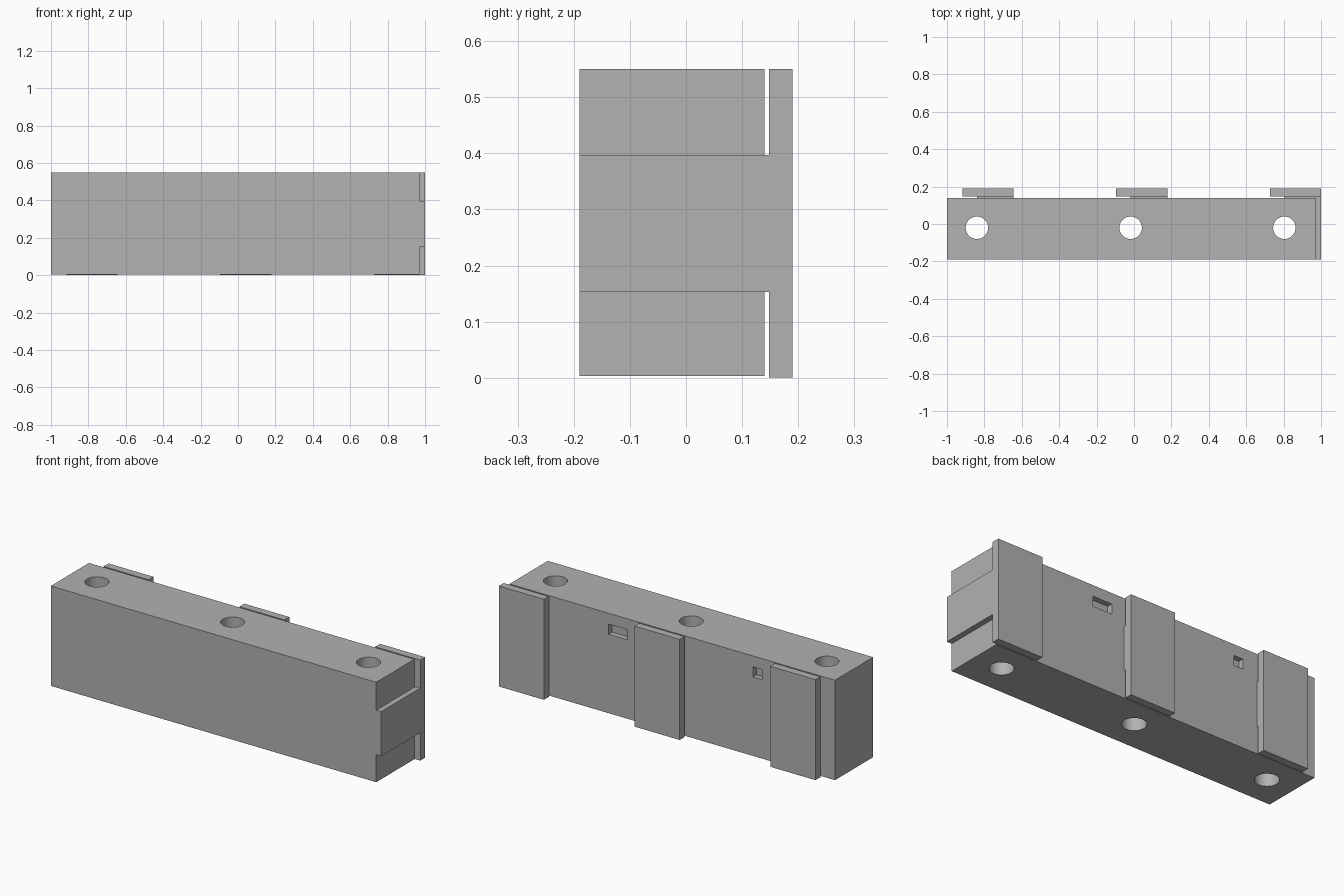
import bpy

cube = bpy.data.objects.get("Cube")
if cube:
    bpy.data.objects.remove(cube, do_unlink=True)

# Single grey material
grey = bpy.data.materials.new("plain_grey")
grey.use_nodes = True
grey.diffuse_color = (0.445, 0.445, 0.445, 1)
grey.node_tree.nodes["Principled BSDF"].inputs["Base Color"].default_value = grey.diffuse_color

FRONT, BACK, TOP, BASE = -0.19, 0.14, 0.55, 0.003
PLATE_IN, PLATE_OUT = 0.148, 0.19
BAND = (0.153, 0.397)          # height range of the tab and the connectors
HOLES = (-0.84, -0.018, 0.804)


def box(name, x, y, z):
    """Box from three (low, high) ranges."""
    bpy.ops.mesh.primitive_cube_add(size=1)
    ob = bpy.context.object
    ob.name = name
    for v in ob.data.vertices:
        for i, (low, high) in enumerate((x, y, z)):
            v.co[i] = high if v.co[i] > 0 else low
    ob.data.materials.append(grey)
    return ob


def combine(target, other, operation):
    """Apply a boolean and discard the second object."""
    mod = target.modifiers.new(operation.lower(), "BOOLEAN")
    mod.operation, mod.solver, mod.object = operation, "EXACT", other
    bpy.context.view_layer.objects.active = target
    bpy.ops.object.modifier_apply(modifier=mod.name)
    bpy.data.objects.remove(other, do_unlink=True)


# Main block with vertical bolt holes
block = box("main_block", (-1, 0.97), (FRONT, BACK), (BASE, TOP))
for x in HOLES:
    bpy.ops.mesh.primitive_cylinder_add(vertices=48, radius=0.06, depth=2, location=(x, -0.02, 0.3))
    drill = bpy.context.object
    drill.data.materials.append(grey)
    combine(block, drill, "DIFFERENCE")

# Wide and narrow pockets in the back face
for x in ((0.255, 0.37), (-0.557, -0.503)):
    combine(block, box("pocket_cutter", x, (BACK - 0.03, BACK + 0.1), (0.435, 0.49)), "DIFFERENCE")

bpy.ops.object.select_all(action="DESELECT")
block.select_set(True)
bpy.context.view_layer.objects.active = block
bpy.ops.object.shade_smooth_by_angle()

# Raised tab on the left end
box("end_tab", (0.97, 1), (FRONT, BACK), BAND)

# Back plates, each held off the block by a thin connector
for side, x in zip(("right", "middle", "left"), HOLES):
    end = x + 0.196
    plate = box(side + "_back_plate", (end - 0.273, end), (PLATE_IN, PLATE_OUT), (0, TOP))
    combine(plate, box("connector", (x, end), (BACK, PLATE_IN), BAND), "UNION")
